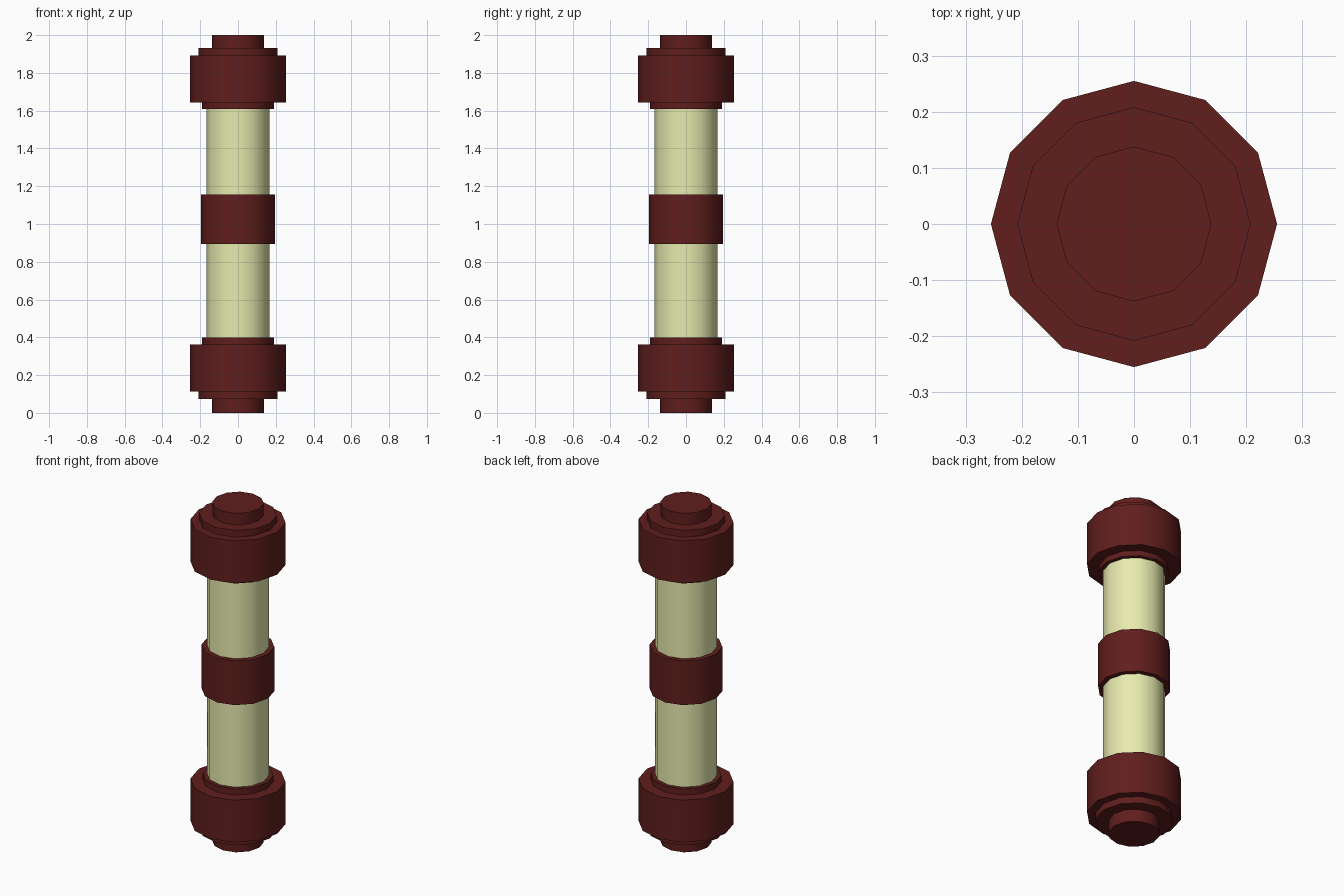
import bpy
import bmesh
from math import cos, sin, pi, radians

if "Cube" in bpy.data.objects:
    bpy.data.objects.remove(bpy.data.objects["Cube"])

SIDES = 12


def material(name, rgb):
    mat = bpy.data.materials.new(name)
    mat.diffuse_color = (*rgb, 1.0)
    mat.use_nodes = True
    mat.node_tree.nodes["Principled BSDF"].inputs["Base Color"].default_value = mat.diffuse_color
    return mat


red = material("dark_red", (0.115, 0.013, 0.012))
cream = material("cream", (0.80, 0.83, 0.42))


def lathe(name, profile, mat, closed=False):
    """Spin (radius, z) points, listed bottom to top, into a 12-sided solid."""
    bm = bmesh.new()
    rings = [[bm.verts.new((r * cos(2 * pi * i / SIDES), r * sin(2 * pi * i / SIDES), z))
              for i in range(SIDES)] for r, z in profile]
    pairs = list(zip(rings, rings[1:]))
    if closed:
        pairs.append((rings[-1], rings[0]))
    else:
        bm.faces.new(rings[0][::-1])
        bm.faces.new(rings[-1])
    for a, b in pairs:
        for i in range(SIDES):
            j = (i + 1) % SIDES
            bm.faces.new((a[i], a[j], b[j], b[i]))
    bmesh.ops.recalc_face_normals(bm, faces=bm.faces)
    mesh = bpy.data.meshes.new(name)
    bm.to_mesh(mesh)
    bm.free()
    mesh.materials.append(mat)
    obj = bpy.data.objects.new(name, mesh)
    bpy.context.collection.objects.link(obj)
    bpy.ops.object.select_all(action='DESELECT')
    obj.select_set(True)
    bpy.context.view_layer.objects.active = obj
    bpy.ops.object.shade_smooth_by_angle(angle=radians(40))
    return obj


def stepped(radii, heights):
    """Profile of stacked discs: one radius between each pair of heights."""
    return [(r, z) for r, lo, hi in zip(radii, heights, heights[1:]) for z in (lo, hi)]


# End caps: knob, step, wide drum, collar
cap_radii = [0.138, 0.208, 0.255, 0.19]
lathe("bottom_cap", stepped(cap_radii, [0, 0.074, 0.113, 0.362, 0.398]), red)
lathe("top_cap", stepped(cap_radii[::-1], [1.61, 1.642, 1.892, 1.932, 2.0]), red)

# Pale shaft between the caps
lathe("shaft", [(0.167, 0.398), (0.167, 1.61)], cream)

# Band around the middle of the shaft
lathe("middle_band", [(0.167, 0.895), (0.195, 0.895), (0.195, 1.156), (0.167, 1.156)],
      red, closed=True)
